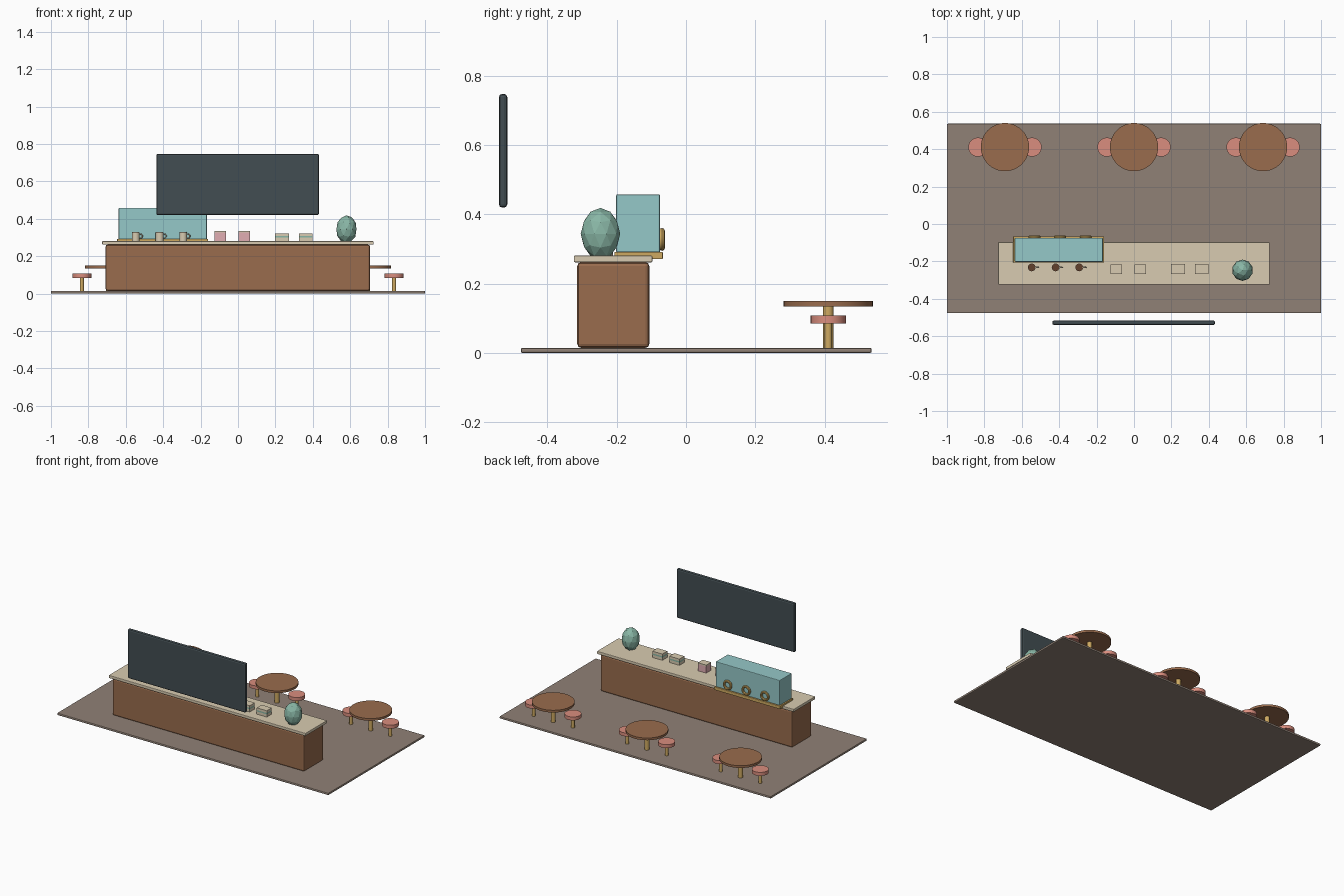
import bpy, math

if "Cube" in bpy.data.objects:
    bpy.data.objects.remove(bpy.data.objects["Cube"])

MATS = {}


def paint(ob, name, col):
    if name not in MATS:
        m = bpy.data.materials.new(name)
        m.diffuse_color = (*col, 1)
        m.use_nodes = True
        m.node_tree.nodes["Principled BSDF"].inputs["Base Color"].default_value = m.diffuse_color
        MATS[name] = m
    ob.data.materials.append(MATS[name])


WOOD = ("wood", (0.32, 0.15, 0.075))
FLOOR = ("floor_tone", (0.28, 0.22, 0.18))
CREAM = ("cream", (0.69, 0.60, 0.44))
SLATE = ("slate", (0.055, 0.075, 0.085))
TEAL = ("teal", (0.30, 0.58, 0.58))
GOLD = ("gold", (0.62, 0.40, 0.12))
PINK = ("pink", (0.70, 0.27, 0.21))
ROSE = ("rose", (0.75, 0.42, 0.45))
GREEN = ("green", (0.25, 0.47, 0.38))
COFFEE = ("coffee", (0.12, 0.05, 0.025))


def box(name, x, y, z, mat, bevel=0.0):
    """Box from (min, max) ranges with an optional rounded edge."""
    bpy.ops.mesh.primitive_cube_add(size=1, location=[sum(r) / 2 for r in (x, y, z)])
    ob = bpy.context.object
    ob.name = name
    ob.scale = [r[1] - r[0] for r in (x, y, z)]
    bpy.ops.object.transform_apply(location=False, rotation=False)
    if bevel:
        b = ob.modifiers.new("edge", "BEVEL")
        b.width, b.segments = bevel, 2
    paint(ob, *mat)
    return ob


def cyl(name, x, y, z, r, mat, sides=32):
    bpy.ops.mesh.primitive_cylinder_add(vertices=sides, radius=r, depth=z[1] - z[0],
                                        location=(x, y, sum(z) / 2))
    ob = bpy.context.object
    ob.name = name
    bpy.ops.object.shade_smooth_by_angle()
    paint(ob, *mat)


def ring(name, loc, R, r, mat):
    bpy.ops.mesh.primitive_torus_add(location=loc, rotation=(math.pi / 2, 0, 0), major_radius=R,
                                     minor_radius=r, major_segments=20, minor_segments=8)
    ob = bpy.context.object
    ob.name = name
    bpy.ops.object.shade_smooth_by_angle()
    paint(ob, *mat)


# floor, counter and wall menu board
box("floor", (-1, 1), (-0.477, 0.536), (0, 0.015), FLOOR, 0.005)
box("counter", (-0.708, 0.706), (-0.314, -0.106), (0.015, 0.262), WOOD, 0.011)
box("counter_top", (-0.726, 0.724), (-0.324, -0.097), (0.262, 0.281), CREAM, 0.003)
box("menu_board", (-0.437, 0.433), (-0.54, -0.516), (0.42, 0.748), SLATE, 0.009)

# coffee machine with gold tray and dials
box("machine_tray", (-0.646, -0.16), (-0.207, -0.067), (0.271, 0.292), GOLD, 0.002)
box("machine_body", (-0.638, -0.166), (-0.202, -0.075), (0.29, 0.458), TEAL, 0.004)
for x in (-0.532, -0.395, -0.258):
    ring("machine_dial", (x, -0.069, 0.328), 0.025, 0.008, GOLD)

# cups with coffee and handle
for x in (-0.547, -0.419, -0.293):
    cyl("cup", x, -0.232, (0.281, 0.328), 0.021, CREAM, 20)
    cyl("coffee", x, -0.232, (0.327, 0.330), 0.019, COFFEE, 20)
    ring("cup_handle", (x + 0.024, -0.232, 0.308), 0.011, 0.0035, CREAM)

# cake slices
for x in (-0.095, 0.033):
    box("cake", (x - 0.03, x + 0.03), (-0.266, -0.217), (0.281, 0.326), ROSE)
    box("icing", (x - 0.031, x + 0.031), (-0.267, -0.216), (0.326, 0.335), CREAM)

# layered sandwiches
for x in (0.236, 0.362):
    for part, z0, z1, m in (("bread", 0.281, 0.299, CREAM), ("filling", 0.299, 0.308, GREEN),
                            ("bread", 0.308, 0.323, CREAM)):
        box("sandwich_" + part, (x - 0.037, x + 0.037), (-0.267, -0.215), (z0, z1), m)

# faceted plant
bpy.ops.mesh.primitive_ico_sphere_add(subdivisions=2, radius=1, location=(0.58, -0.247, 0.344))
plant = bpy.context.object
plant.name = "plant"
plant.scale = (0.056, 0.057, 0.075)
paint(plant, *GREEN)

# tables with a pair of stools each
for x in (-0.69, 0, 0.69):
    cyl("table_top", x, 0.411, (0.135, 0.150), 0.129, WOOD, 40)
    cyl("table_post", x, 0.411, (0.014, 0.136), 0.015, GOLD, 16)
    for sx in (x - 0.145, x + 0.145):
        cyl("stool_seat", sx, 0.411, (0.085, 0.108), 0.051, PINK, 28)
        cyl("stool_post", sx, 0.411, (0.014, 0.086), 0.011, GOLD, 14)
